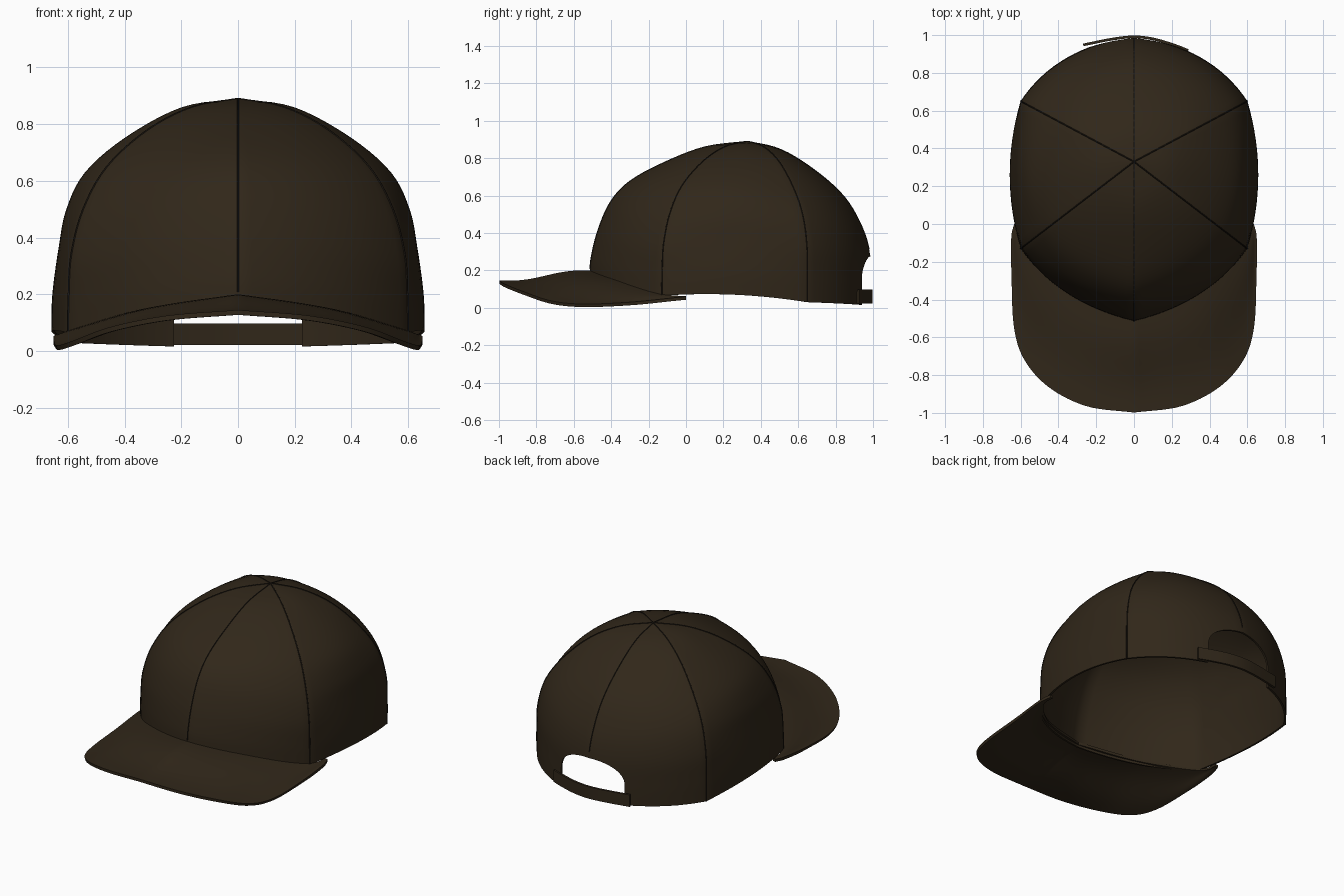
import bpy, bmesh, math
from mathutils import Vector as V

if "Cube" in bpy.data.objects:
    bpy.data.objects.remove(bpy.data.objects["Cube"])


def material(name, rgb):
    m = bpy.data.materials.new(name)
    m.diffuse_color = (*rgb, 1)
    m.use_nodes = True
    m.node_tree.nodes["Principled BSDF"].inputs["Base Color"].default_value = m.diffuse_color
    return m


CLOTH = material("brown_cloth", (0.030, 0.020, 0.010))
THREAD = material("dark_seam", (0.012, 0.009, 0.006))


def smooth_path(pts, n):
    """Catmull-Rom curve through pts, n samples per span."""
    p = [V(q) for q in pts]
    p = [2 * p[0] - p[1]] + p + [2 * p[-1] - p[-2]]
    out = []
    for i in range(1, len(p) - 2):
        a, b, c, d = p[i - 1:i + 3]
        for k in range(n):
            t = k / n
            out.append(0.5 * (2 * b + (c - a) * t + (2 * a - 5 * b + 4 * c - d) * t * t
                              + (3 * b - a - 3 * c + d) * t ** 3))
    return out + [p[-2]]


def resample(path, n):
    out = []
    for i in range(n + 1):
        f = i / n * (len(path) - 1)
        k = min(int(f), len(path) - 2)
        out.append(path[k].lerp(path[k + 1], f - k))
    return out


def sheet(name, rows, thick, outward, mirror=True):
    """Cloth sheet from a grid of points, thickened away from the outside."""
    bm = bmesh.new()
    g = [[bm.verts.new(p) for p in r] for r in rows]
    for a, b in zip(g, g[1:]):
        for j in range(len(a) - 1):
            bm.faces.new((a[j], a[j + 1], b[j + 1], b[j]))
    bmesh.ops.remove_doubles(bm, verts=bm.verts, dist=1e-4)
    bm.normal_update()
    if sum(f.normal.dot(outward(f.calc_center_median())) for f in bm.faces) < 0:
        bmesh.ops.reverse_faces(bm, faces=bm.faces)
    me = bpy.data.meshes.new(name)
    bm.to_mesh(me)
    bm.free()
    ob = bpy.data.objects.new(name, me)
    bpy.context.collection.objects.link(ob)
    me.materials.append(CLOTH)
    if mirror:
        ob.modifiers.new("mirror", "MIRROR").merge_threshold = 0.001
    s = ob.modifiers.new("thickness", "SOLIDIFY")
    s.thickness, s.offset = thick, -1
    return ob


def finish(ob):
    bpy.ops.object.select_all(action="DESELECT")
    ob.select_set(True)
    bpy.context.view_layer.objects.active = ob
    for m in list(ob.modifiers):
        bpy.ops.object.modifier_apply(modifier=m.name)
    bpy.ops.object.shade_smooth_by_angle(angle=math.radians(35))


# Crown: seam and mid-panel profiles as (share of base radius, height)
APEX = V((0, 0.33, 0))
front = [(1, .17), (.99, .27), (.945, .42), (.865, .57), (.74, .68), (.52, .78), (.27, .86), (0, .89)]
front_side = [(1, .065), (.995, .2), (.98, .34), (.91, .5), (.77, .65), (.53, .78), (.27, .86), (0, .89)]
side = [(1, .07), (.995, .2), (.96, .37), (.92, .5), (.82, .63), (.6, .755), (.3, .86), (0, .89)]
back_side = [(1, .03), (1, .18), (.99, .34), (.92, .5), (.77, .64), (.53, .78), (.27, .86), (0, .89)]
back = [(1, .01), (1, .12), (.985, .28), (.92, .43), (.78, .59), (.55, .73), (.27, .845), (0, .89)]


def average(a, b):
    return [((p[0] + q[0]) / 2, (p[1] + q[1]) / 2) for p, q in zip(a, b)]


def profile(x, y, prof):
    d = V((x, y, 0)) - APEX
    return smooth_path([APEX + d * r + V((0, 0, z)) for r, z in prof], 5)


F = profile(0, -.515, front)
MF = profile(.35, -.37, average(front, front_side))
D = profile(.6, -.13, front_side)
S = profile(.658, .26, side)
E = profile(.6, .65, back_side)
MB = profile(.355, .88, average(back_side, back))
K = profile(0, .995, back)

rows = []
for a, m, b in ((F, MF, D), (D, S, E), (E, MB, K)):
    for i in range(17):
        t = i / 16
        wa, wm, wb = (1 - t) * (1 - 2 * t), 4 * t * (1 - t), t * (2 * t - 1)
        if i or not rows:
            rows.append([p * wa + q * wm + r * wb for p, q, r in zip(a, m, b)])
crown = sheet("crown", rows, 0.012, lambda c: c - V((0, .33, .3)))

# Arched opening at the back
arch = [(-.225, -.1)] + [(-.225 * math.cos(math.pi * i / 24) , .13 + .145 * math.sin(math.pi * i / 24) ** .8)
                         for i in range(25)] + [(.225, -.1)]
bm = bmesh.new()
f = bm.faces.new([bm.verts.new((x, .7, z)) for x, z in arch])
ext = bmesh.ops.extrude_face_region(bm, geom=[f])
bmesh.ops.translate(bm, vec=(0, .5, 0), verts=[v for v in ext["geom"] if isinstance(v, bmesh.types.BMVert)])
bmesh.ops.recalc_face_normals(bm, faces=bm.faces)
me = bpy.data.meshes.new("opening_cutter")
bm.to_mesh(me)
bm.free()
cutter = bpy.data.objects.new("opening_cutter", me)
cutter.hide_render = True
bpy.context.collection.objects.link(cutter)
cut = crown.modifiers.new("opening", "BOOLEAN")
cut.operation, cut.solver, cut.object = "DIFFERENCE", "EXACT", cutter
finish(crown)
bpy.data.objects.remove(cutter)

# Brim lofted from the crown edge to its curved rim
inner = smooth_path([(0, -.5, .2), (.34, -.355, .148), (.59, -.12, .075), (.615, 0, .062)], 12)
outer = smooth_path([(0, -.998, .145), (.25, -.965, .125), (.45, -.865, .085), (.58, -.72, .037),
                     (.635, -.55, .02), (.648, -.3, .03), (.65, -.08, .052), (.635, 0, .06)], 8)
rows = []
for i, (a, b) in enumerate(zip(resample(inner, 48), resample(outer, 48))):
    rows.append([a.lerp(b, j / 14) + V((0, 0, .01 * math.sin(math.tau * j / 14) * (1 - i / 48)))
                 for j in range(15)])
finish(sheet("brim", rows, 0.017, lambda c: V((0, 0, 1))))

# Adjusting strap with a loose end
path = smooth_path([(.29, .925, 0), (.22, .952, 0), (.11, .985, 0), (0, .998, 0),
                    (-.12, .985, 0), (-.27, .955, 0)], 6)
finish(sheet("back_strap", [[p + V((0, 0, z)) for z in (.022, .098)] for p in path],
             0.014, lambda c: V((0, 1, 0)), False))

# Raised seam lines between the panels
for name, line, low in (("front_seam", F, .19), ("front_side_seam", D, 0),
                        ("back_side_seam", E, 0), ("back_seam", K, .285)):
    for sx in ((1, -1) if line[0].x else (1,)):
        cu = bpy.data.curves.new(name, "CURVE")
        cu.dimensions, cu.bevel_depth, cu.bevel_resolution = "3D", .0035, 1
        pts = [p for p in line if p.z > low]
        sp = cu.splines.new("POLY")
        sp.points.add(len(pts) - 1)
        for q, p in zip(sp.points, pts):
            q.co = (p.x * sx, p.y, p.z, 1)
        cu.materials.append(THREAD)
        bpy.context.collection.objects.link(bpy.data.objects.new(name, cu))
